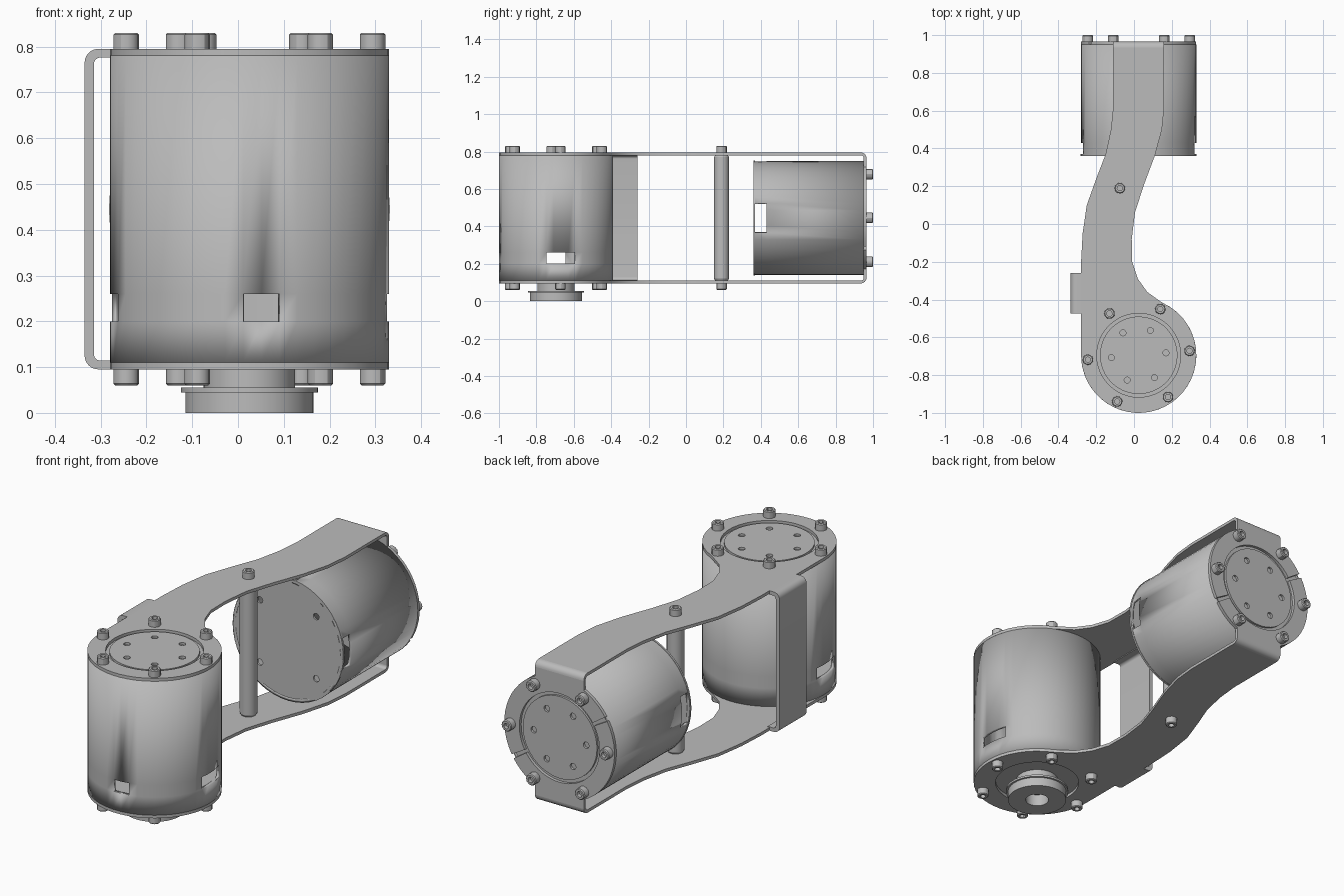
import bpy, bmesh
from math import radians, cos, sin, atan2, degrees
from mathutils import Matrix

if "Cube" in bpy.data.objects:
    bpy.data.objects.remove(bpy.data.objects["Cube"])

GREY = (0.5, 0.5, 0.5, 1)
metal = bpy.data.materials.new("grey metal")
metal.use_nodes = True
metal.diffuse_color = GREY
metal.node_tree.nodes["Principled BSDF"].inputs["Base Color"].default_value = GREY

CX, CY, MID = 0.025, -0.695, 0.445      # motor axis and mid height
R, HOLE, LENGTH, SHEET = 0.305, 0.222, 0.59, 0.015


def move(x, y, z):
    return Matrix.Translation((x, y, z))


def turn(angle, axis):
    return Matrix.Rotation(radians(angle), 4, axis)


def arc(r, start, end, steps, cx=0, cy=0):
    angles = [radians(start + (end - start) * i / steps) for i in range(steps + 1)]
    return [(cx + r * cos(a), cy + r * sin(a)) for a in angles]


def circle(r, cx=0, cy=0, steps=48):
    return arc(r, 0, 360, steps, cx, cy)[:-1]


def finish(name, bm, frame):
    mesh = bpy.data.meshes.new(name)
    bm.to_mesh(mesh)
    bm.free()
    mesh.materials.clear()
    mesh.materials.append(metal)
    obj = bpy.data.objects.new(name, mesh)
    bpy.context.collection.objects.link(obj)
    obj.matrix_world = frame
    bpy.ops.object.select_all(action="DESELECT")
    obj.select_set(True)
    bpy.context.view_layer.objects.active = obj
    bpy.ops.object.shade_smooth_by_angle(angle=radians(30))
    return obj


def sheet(name, outlines, depth, frame):
    """Flat part: first outline is the edge, the others are holes."""
    curve = bpy.data.curves.new(name, "CURVE")
    curve.dimensions = "2D"
    curve.fill_mode = "BOTH"
    curve.extrude = depth / 2
    for points in outlines:
        spline = curve.splines.new("POLY")
        spline.points.add(len(points) - 1)
        for p, (x, y) in zip(spline.points, points):
            p.co = (x, y, 0, 1)
        spline.use_cyclic_u = True
    temp = bpy.data.objects.new(name + " outline", curve)
    bpy.context.collection.objects.link(temp)
    graph = bpy.context.evaluated_depsgraph_get()
    mesh = bpy.data.meshes.new_from_object(temp.evaluated_get(graph))
    bm = bmesh.new()
    bm.from_mesh(mesh)
    bpy.data.objects.remove(temp)
    bpy.data.meshes.remove(mesh)
    bmesh.ops.remove_doubles(bm, verts=bm.verts, dist=1e-5)
    bmesh.ops.recalc_face_normals(bm, faces=bm.faces)
    return finish(name, bm, frame)


def lathe_mesh(profile, steps):
    bm = bmesh.new()
    verts = [bm.verts.new((r, 0, z)) for r, z in profile]
    edges = [bm.edges.new(pair) for pair in zip(verts, verts[1:])]
    bmesh.ops.spin(bm, geom=verts + edges, cent=(0, 0, 0), axis=(0, 0, 1),
                   angle=radians(360), steps=steps)
    bmesh.ops.remove_doubles(bm, verts=bm.verts, dist=1e-5)
    bmesh.ops.recalc_face_normals(bm, faces=bm.faces)
    return bm


def lathe(name, profile, frame, steps=48):
    return finish(name, lathe_mesh(profile, steps), frame)


def bolt(name, frame):
    lathe(name, [(0, 0.016), (0.014, 0.016), (0.014, 0.035), (0.024, 0.035),
                 (0.028, 0.031), (0.028, 0), (0, 0)], frame, 12)


def bolt_ring(name, frame):
    for k in range(6):
        bolt(name, frame @ turn(60 * k, "Z") @ move(0.27, 0, 0))


def motor(name, frame, skirt, base_radius):
    # Hollow can with two opposite windows and one narrow one
    bm = lathe_mesh([(R, -skirt), (R, 0.01), (R, 0.07), (R, LENGTH)], 48)

    def in_window(face):
        c = face.calc_center_median()
        a = degrees(atan2(c.y, c.x))
        wide = abs(a) < 15 or abs(a) > 165
        return 0.01 < c.z < 0.07 and (wide or abs(a + 90) < 7.5)
    bmesh.ops.delete(bm, geom=[f for f in bm.faces if in_window(f)], context="FACES")
    can = finish(name + "_can", bm, frame)
    wall = can.modifiers.new("wall", "SOLIDIFY")
    wall.thickness = 0.015
    wall.offset = -1
    # Base plate, end cap and drilled rotor face
    base_holes = [circle(0.016, *p, 12) for p in arc(0.22, 45, 315, 3)]
    sheet(name + "_base", [circle(base_radius)] + base_holes, 0.01, frame @ move(0, 0, 0.005))
    sheet(name + "_cap", [circle(0.3)], 0.01, frame @ move(0, 0, LENGTH - 0.005))
    holes = [circle(0.016, *p, 12) for p in arc(0.145, 0, 300, 5)]
    sheet(name + "_rotor", [circle(0.205)] + holes, 0.011, frame @ move(0, 0, LENGTH + 0.0055))
    bolt_ring(name + "_bolt", frame @ move(0, 0, LENGTH + SHEET))


# Motors: upright one in front, lying one at the back
front = move(CX, CY, 0.19) @ turn(5, "Z")
back = move(CX, 0.36, MID) @ turn(-90, "X")
motor("front_motor", front, 0.08, 0.303)
motor("back_motor", back, 0, 0.307)

# Output shaft under the front motor
under = move(CX, CY, 0)
sheet("gearbox_cap", [circle(0.3)], 0.01, under @ move(0, 0, 0.116))
lathe("output_shaft", [(0, 0.06), (0.055, 0.06), (0.055, 0), (0.14, 0), (0.14, 0.045),
                       (0.15, 0.045), (0.15, 0.055), (0.1, 0.055), (0.1, 0.115)], under)
bolt_ring("gearbox_bolt", move(CX, CY, 0.095) @ turn(180, "X") @ turn(-5, "Z"))

# Curved arm plates above and below
left_edge = [(-0.28, -0.2), (-0.272, -0.05), (-0.25, 0.1), (-0.2, 0.24), (-0.15, 0.37),
             (-0.122, 0.5), (-0.11, 0.62), (-0.11, 0.935)]
right_edge = [(0.16, 0.935), (0.16, 0.62), (0.148, 0.5), (0.11, 0.36), (0.05, 0.2),
              (0.005, 0.06), (-0.012, -0.08), (-0.01, -0.2), (0.02, -0.29), (0.07, -0.36),
              (0.14, -0.41)]
edge = arc(R, 55, -180, 30, CX, CY) + left_edge + right_edge
for name, z, hole in (("top_arm", 0.7875, HOLE), ("bottom_arm", 0.1025, 0.2)):
    sheet(name, [edge, circle(hole, CX, CY)], SHEET, move(0, 0, z))

# Rounded bends and split flange holding the back motor
bend = arc(0.03, 0, 90, 6, 0.935, 0.32) + arc(SHEET, 90, 0, 6, 0.935, 0.32)
half = (arc(R, 34, 63.7, 5) + [(0.135, 0.32), (-0.135, 0.32)] + arc(R, 116.3, 210, 14)
        + arc(HOLE, 210, 34, 28))
for s, side in ((1, "top"), (-1, "bottom")):
    sheet(side + "_bend", [[(y, s * z) for y, z in bend]], 0.27,
          move(CX, 0, MID) @ turn(90, "Z") @ turn(90, "X"))
    sheet(side + "_flange", [half], SHEET,
          back @ turn(90 + 90 * s, "Z") @ move(0, 0, LENGTH + SHEET / 2))

# Side bracket joining both plates
outer = [(-0.27, 0.35)] + arc(0.03, 90, 180, 6, -0.305, 0.32)
inner = [(-0.27, 0.331)] + arc(0.015, 90, 180, 6, -0.3, 0.316)
outer += [(x, -z) for x, z in reversed(outer)]
inner += [(x, -z) for x, z in reversed(inner)]
sheet("side_bracket", [outer + inner[::-1]], 0.215, move(0, -0.3675, MID) @ turn(90, "X"))

# Spacer post between the plates
post = move(-0.075, 0.19, 0)
lathe("spacer_post", [(0, 0.11), (0.034, 0.11), (0.04, 0.12), (0.04, 0.77), (0.034, 0.78),
                      (0, 0.78)], post, 24)
bolt("post_bolt", post @ move(0, 0, 0.795))
bolt("post_bolt", post @ move(0, 0, 0.095) @ turn(180, "X"))
